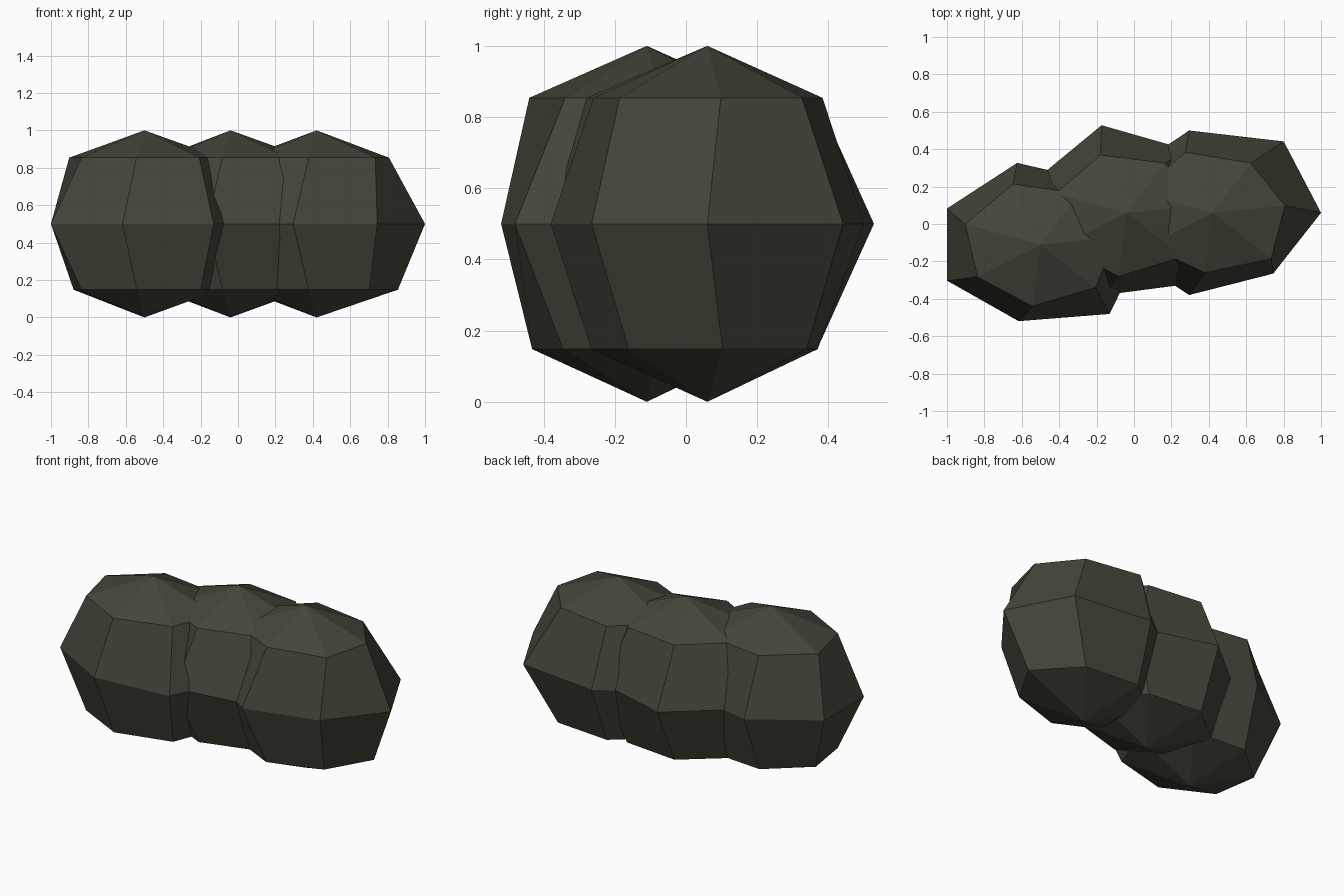
import bpy, bmesh, math

if "Cube" in bpy.data.objects:
    bpy.data.objects.remove(bpy.data.objects["Cube"])

mat = bpy.data.materials.new("dark olive")
mat.diffuse_color = (0.06, 0.06, 0.043, 1)
mat.use_nodes = True
mat.node_tree.nodes["Principled BSDF"].inputs["Base Color"].default_value = mat.diffuse_color

SIDES = 7
SQUASH = 0.8      # depth relative to width
TWIST = 0.122     # turn of the upper and lower rings against the waist


def lump(name, cx, cy, lower, waist, upper):
    """Faceted seven-sided boulder: two poles and three uneven rings."""
    bm = bmesh.new()
    rings = []
    for z, turn, radii in ((0.148, TWIST, lower), (0.5, 0, waist), (0.854, TWIST, upper)):
        ring = []
        for k, r in enumerate(radii):
            a = 2 * math.pi * k / SIDES + turn
            ring.append(bm.verts.new((cx + r * math.cos(a), cy + SQUASH * r * math.sin(a), z)))
        rings.append(ring)
    bottom = bm.verts.new((cx, cy, 0))
    top = bm.verts.new((cx, cy, 1))
    for k in range(SIDES):
        n = (k + 1) % SIDES
        bm.faces.new((bottom, rings[0][n], rings[0][k]))
        bm.faces.new((top, rings[2][k], rings[2][n]))
        for lo, hi in zip(rings, rings[1:]):
            bm.faces.new((lo[k], lo[n], hi[n], hi[k]))
    bmesh.ops.recalc_face_normals(bm, faces=bm.faces)
    me = bpy.data.meshes.new(name)
    bm.to_mesh(me)
    bm.free()
    me.materials.append(mat)
    bpy.context.collection.objects.link(bpy.data.objects.new(name, me))


# three overlapping boulders in a row
lump("left_lump", -0.5, -0.11,
     (.41, .41, .41, .40, .40, .405, .42),
     (.55, .53, .56, .555, .555, .525, .593),
     (.41, .40, .43, .425, .40, .415, .41))
lump("middle_lump", -0.04, 0.06,
     (.41, .40, .41, .41, .41, .41, .41),
     (.55, .535, .60, .53, .55, .565, .60),
     (.41, .39, .41, .40, .41, .427, .42))
lump("right_lump", 0.42, 0.06,
     (.438, .41, .412, .41, .41, .41, .395),
     (.58, .61, .564, .55, .55, .564, .52),
     (.39, .39, .43, .41, .41, .402, .44))
